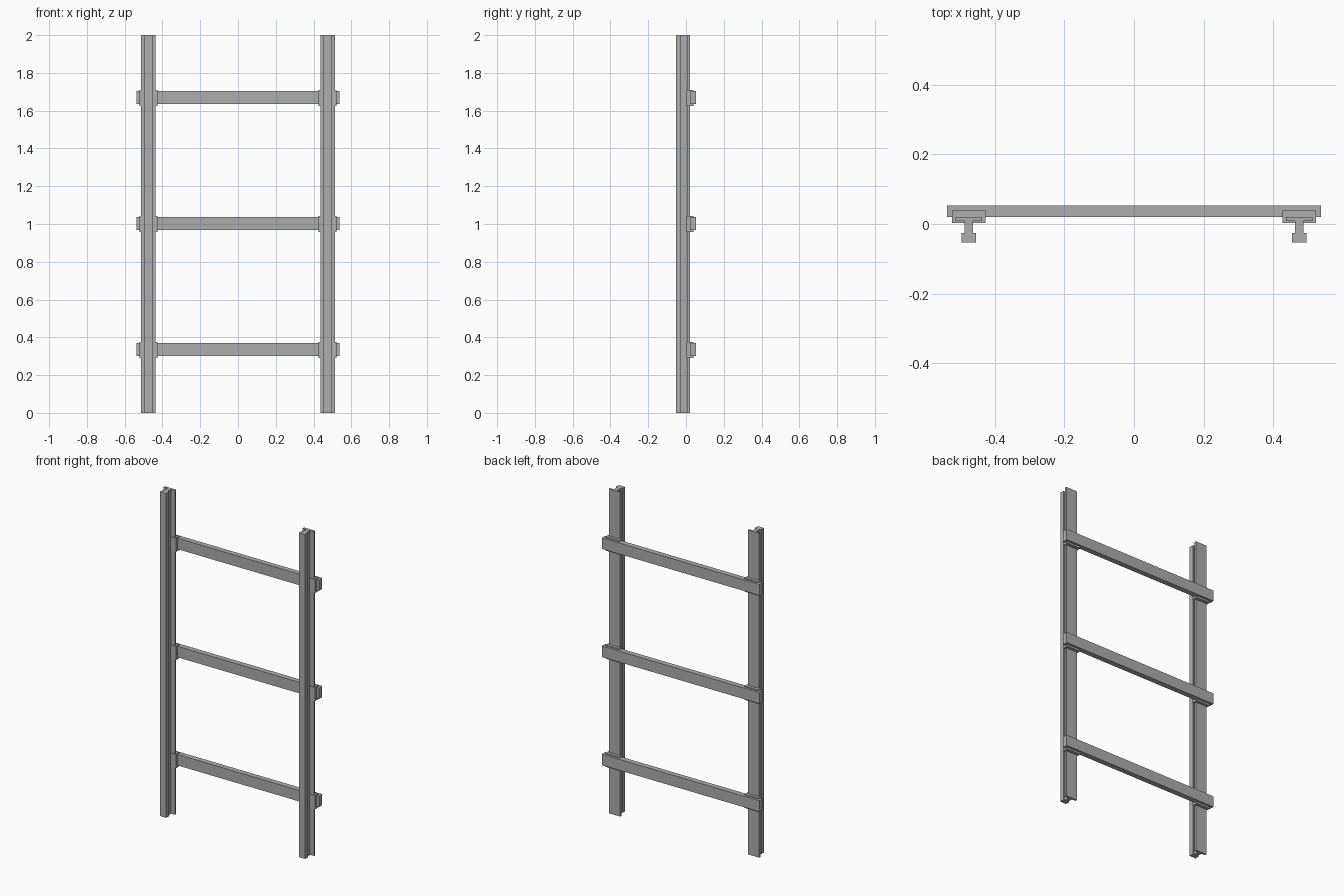
import bpy, bmesh

if "Cube" in bpy.data.objects:
    bpy.data.objects.remove(bpy.data.objects["Cube"])

RAIL_X = 0.474
TIE_HEIGHTS = (1 / 3, 1.0, 5 / 3)

steel = bpy.data.materials.new("grey")
steel.diffuse_color = (0.42, 0.42, 0.42, 1)
steel.use_nodes = True
steel.node_tree.nodes["Principled BSDF"].inputs["Base Color"].default_value = steel.diffuse_color


def finish(name, bm):
    bmesh.ops.recalc_face_normals(bm, faces=bm.faces)
    me = bpy.data.meshes.new(name)
    bm.to_mesh(me)
    bm.free()
    me.materials.append(steel)
    bpy.context.collection.objects.link(bpy.data.objects.new(name, me))


def box(name, x0, x1, y0, y1, z0, z1):
    bm = bmesh.new()
    bmesh.ops.create_cube(bm, size=1)
    for v in bm.verts:
        v.co = (x1 if v.co.x > 0 else x0,
                y1 if v.co.y > 0 else y0,
                z1 if v.co.z > 0 else z0)
    finish(name, bm)


def rail(name, cx):
    # Half of the rail section (head, web, foot), mirrored then extruded
    half = [(0.0215, -0.053), (0.0215, -0.026), (0.0125, -0.026),
            (0.0125, 0.008), (0.0385, 0.008), (0.0385, 0.020)]
    outline = half + [(-x, y) for x, y in reversed(half)]
    bm = bmesh.new()
    face = bm.faces.new([bm.verts.new((cx + x, y, 0)) for x, y in outline])
    ext = bmesh.ops.extrude_face_region(bm, geom=[face])["geom"]
    bmesh.ops.translate(bm, vec=(0, 0, 2),
                        verts=[g for g in ext if isinstance(g, bmesh.types.BMVert)])
    finish(name, bm)


# Two rails
for side, s in (("left", -1), ("right", 1)):
    rail(f"{side}_rail", s * RAIL_X)

# Cross ties with a clip block around the foot of each rail
for i, z in enumerate(TIE_HEIGHTS, 1):
    box(f"cross_tie_{i}", -0.537, 0.537, 0.020, 0.053, z - 0.031, z + 0.037)
    for side, s in (("left", -1), ("right", 1)):
        c = s * RAIL_X
        box(f"{side}_rail_clip_{i}", c - 0.0475, c + 0.0475, 0.003, 0.039,
            z - 0.0425, z + 0.0425)
